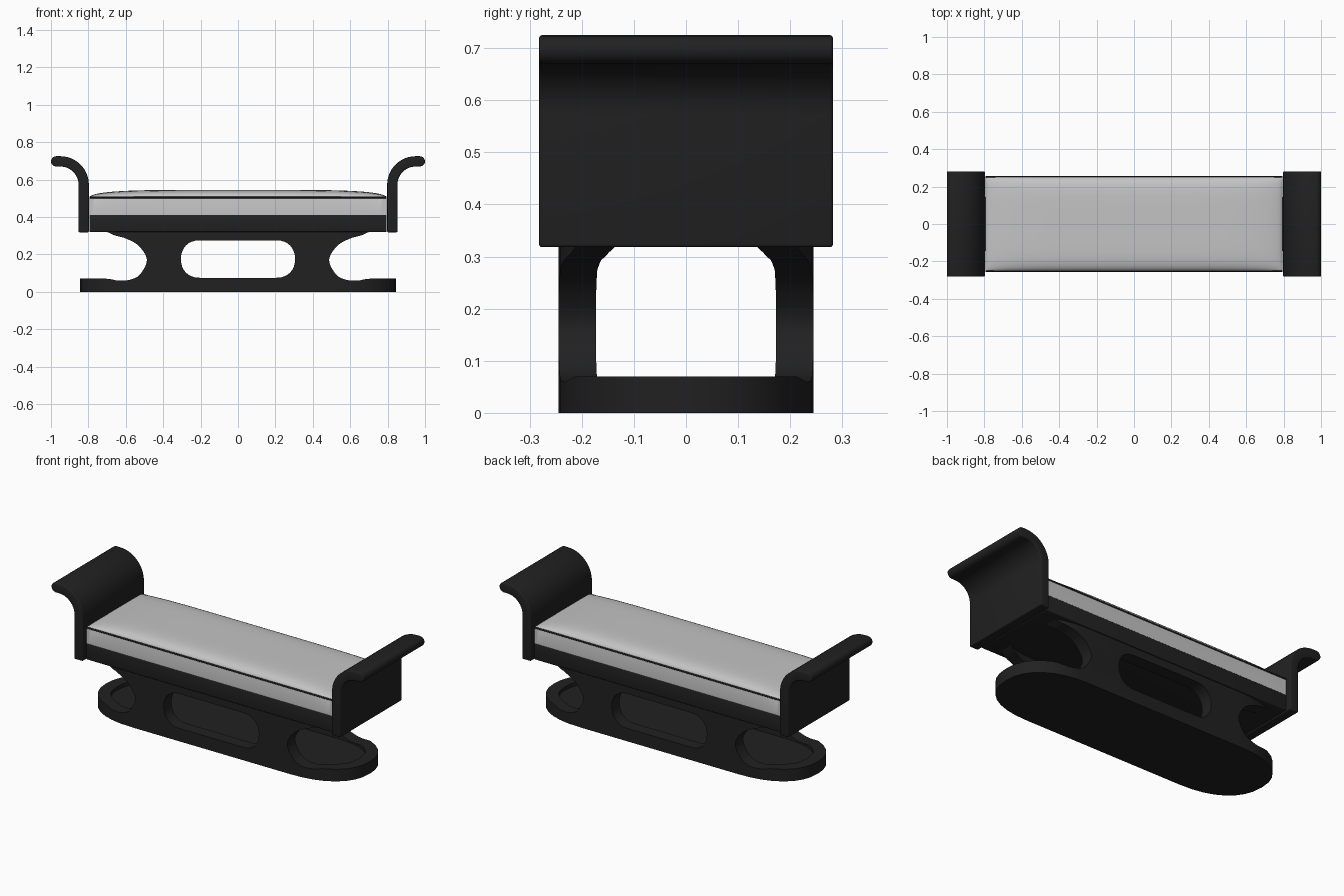
import bpy, bmesh, math
from mathutils import Vector

cube = bpy.data.objects.get("Cube")
if cube:
    bpy.data.objects.remove(cube, do_unlink=True)


def material(name, value):
    m = bpy.data.materials.new(name)
    m.use_nodes = True
    color = (value, value, value, 1)
    m.diffuse_color = color
    bsdf = m.node_tree.nodes["Principled BSDF"]
    bsdf.inputs["Base Color"].default_value = color
    bsdf.inputs["Roughness"].default_value = 0.6
    return m


BLACK = material("black_lacquer", 0.015)
GREY = material("light_grey_fabric", 0.55)


def finish(bm, name, mat):
    bmesh.ops.recalc_face_normals(bm, faces=bm.faces)
    me = bpy.data.meshes.new(name)
    bm.to_mesh(me)
    bm.free()
    me.materials.append(mat)
    ob = bpy.data.objects.new(name, me)
    bpy.context.collection.objects.link(ob)
    return ob


def activate(ob):
    bpy.ops.object.select_all(action='DESELECT')
    ob.select_set(True)
    bpy.context.view_layer.objects.active = ob


def smooth(ob):
    activate(ob)
    bpy.ops.object.shade_smooth_by_angle(angle=math.radians(35))


def bevel(ob, width):
    mod = ob.modifiers.new("soft_edges", 'BEVEL')
    mod.width = width
    mod.segments = 3
    mod.limit_method = 'ANGLE'
    mod.angle_limit = math.radians(40)
    activate(ob)
    bpy.ops.object.modifier_apply(modifier=mod.name)


def prism(name, points, axis, low, high, mat=BLACK):
    """Extrude a 2D outline along y (points are x, z) or z (points are x, y)."""
    bm = bmesh.new()
    place = (lambda a, b: (a, low, b)) if axis == 'Y' else (lambda a, b: (a, b, low))
    face = bm.faces.new([bm.verts.new(place(a, b)) for a, b in points])
    ext = bmesh.ops.extrude_face_region(bm, geom=[face])
    step = Vector((0, high - low, 0)) if axis == 'Y' else Vector((0, 0, high - low))
    bmesh.ops.translate(bm, vec=step, verts=[g for g in ext["geom"] if isinstance(g, bmesh.types.BMVert)])
    return finish(bm, name, mat)


def boolean(ob, cutter, operation):
    mod = ob.modifiers.new("cut", 'BOOLEAN')
    mod.operation = operation
    mod.solver = 'EXACT'
    mod.object = cutter
    activate(ob)
    bpy.ops.object.modifier_apply(modifier=mod.name)
    bpy.data.objects.remove(cutter, do_unlink=True)


def capsule(straight, cap, half, power=2.0, steps=16):
    """Outline with straight sides and two rounded ends."""
    pts = []
    for side in (1, -1):
        for i in range(steps + 1):
            a = math.pi * (i / steps - 0.5)
            c, s = max(0, math.cos(a)), math.sin(a)
            px = straight + cap * c ** (2 / power)
            py = half * math.copysign(abs(s) ** (2 / power), s)
            pts.append((side * px, side * py))
    return pts


def spline(points, steps=5):
    """Smooth curve through the given points."""
    v = [Vector(p) for p in points]
    v = [2 * v[0] - v[1]] + v + [2 * v[-1] - v[-2]]
    out = []
    for p0, p1, p2, p3 in zip(v, v[1:], v[2:], v[3:]):
        for i in range(steps):
            t = i / steps
            out.append(0.5 * (2 * p1 + (p2 - p0) * t + (2 * p0 - 5 * p1 + 4 * p2 - p3) * t * t
                              + (3 * p1 - p0 - 3 * p2 + p3) * t ** 3))
    return [tuple(p) for p in out] + [tuple(points[-1])]


# Pedestal: rounded ring wall with waisted ends, on a closed floor
waist = spline([(0.70, 0.32), (0.66, 0.302), (0.60, 0.285), (0.53, 0.245), (0.487, 0.17),
                (0.525, 0.092), (0.58, 0.064), (0.64, 0.06), (0.69, 0.069), (0.74, 0.07)])
half = waist + [(0.9, 0.07), (0.9, -0.1)]
profile = half + [(-x, z) for x, z in reversed(half)]

pedestal = prism("pedestal", capsule(0.5, 0.345, 0.245, 2.3), 'Z', 0, 0.32)
boolean(pedestal, prism("profile_cutter", profile, 'Y', -0.4, 0.4), 'INTERSECT')
boolean(pedestal, prism("inner_cutter", capsule(0.5, 0.275, 0.173, 2.5), 'Z', 0.05, 0.5), 'DIFFERENCE')
opening = [(x, z + 0.175) for x, z in capsule(0.205, 0.1, 0.1, 2.2)]
boolean(pedestal, prism("opening_cutter", opening, 'Y', -0.4, 0.4), 'DIFFERENCE')
smooth(pedestal)

# Seat frame
W, D = 0.795, 0.255
frame = prism("seat_frame", [(-W, -D), (W, -D), (W, D), (-W, D)], 'Z', 0.32, 0.412)
bevel(frame, 0.005)
smooth(frame)

# Crowned cushion
bm = bmesh.new()
bmesh.ops.create_grid(bm, x_segments=32, y_segments=20, size=1)
for v in bm.verts:
    u, w = (math.sin(math.pi / 2 * c) for c in v.co.xy)
    crown = max(0, (1 - abs(u) ** 5) * (1 - abs(w) ** 6)) ** 0.5
    v.co = (u * W, w * (D - 0.003), 0.505 + 0.04 * crown)
rim = [e for e in bm.edges if e.is_boundary]
ext = bmesh.ops.extrude_edge_only(bm, edges=rim)
for g in ext["geom"]:
    if isinstance(g, bmesh.types.BMVert):
        g.co.z = 0.41
bmesh.ops.holes_fill(bm, edges=[e for e in bm.edges if e.is_boundary])
cushion = finish(bm, "seat_cushion", GREY)
smooth(cushion)

# Dark piping along the long cushion edges
for side, label in ((-1, "front"), (1, "back")):
    bm = bmesh.new()
    bmesh.ops.create_cone(bm, cap_ends=True, segments=12, radius1=0.005, radius2=0.005, depth=2 * W)
    for v in bm.verts:
        x, y, z = v.co
        v.co = (z, side * (D - 0.004) + x, 0.504 + y)
    smooth(finish(bm, label + "_piping", BLACK))

# Scrolled end panels
T, R = 0.0275, 0.125


def arc(radius, steps=14):
    return [(0.95 - radius * math.cos(math.pi / 2 * i / steps),
             0.5725 + radius * math.sin(math.pi / 2 * i / steps)) for i in range(steps + 1)]


tip = [(0.9725 + T * math.cos(a), 0.6975 + T * math.sin(a))
       for a in (math.pi * (0.5 - i / 8) for i in range(9))]
panel = [(0.95 - R - T, 0.318)] + arc(R + T) + tip + arc(R - T)[::-1] + [(0.95 - R + T, 0.318)]
for side, label in ((1, "left"), (-1, "right")):
    end = prism(label + "_end_panel", [(side * x, z) for x, z in panel], 'Y', -0.282, 0.282)
    bevel(end, 0.006)
    smooth(end)
